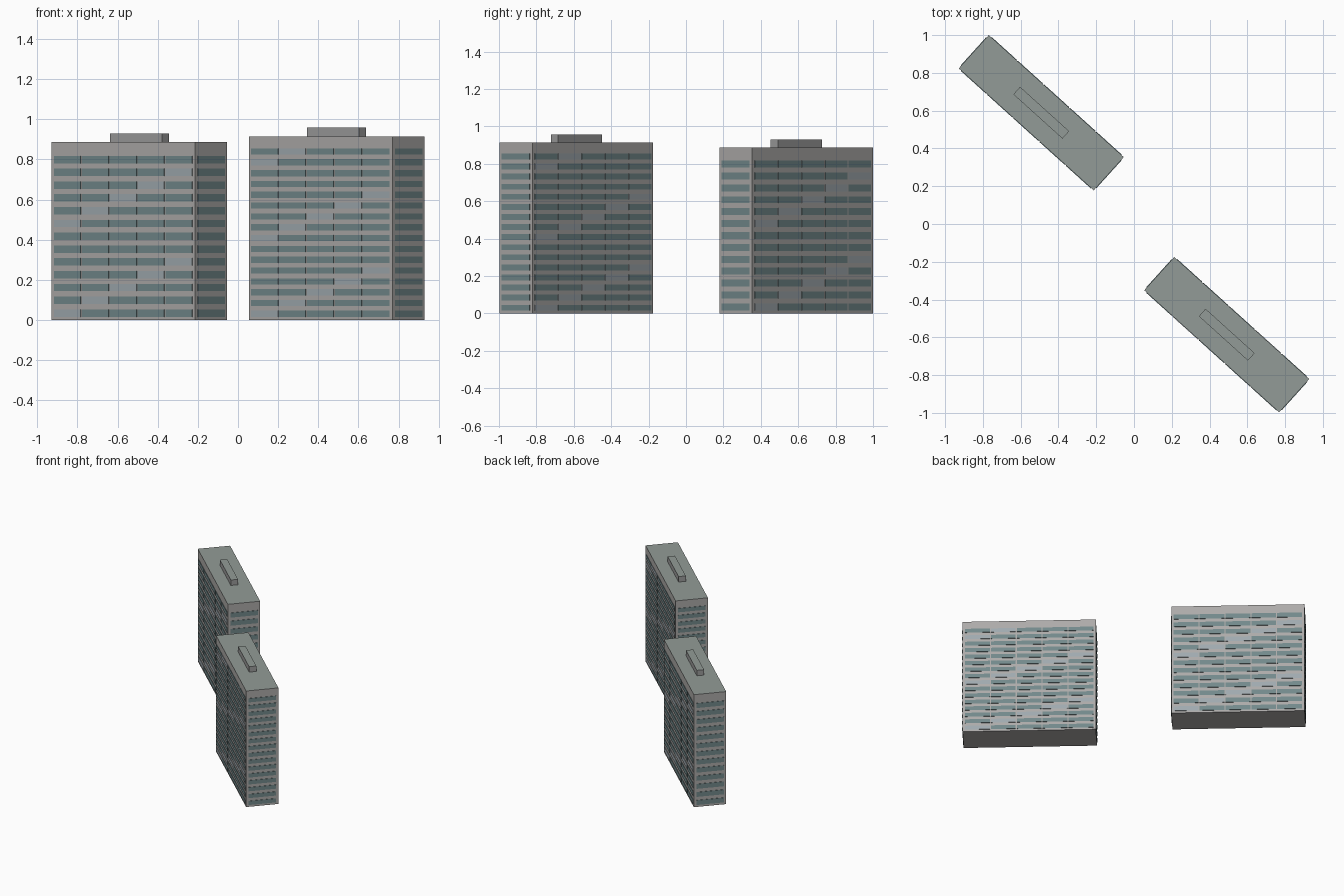
import bpy, bmesh
from math import radians, pi
from mathutils import Matrix, Vector

if "Cube" in bpy.data.objects:
    bpy.data.objects.remove(bpy.data.objects["Cube"])

ANGLE = radians(-42.1)
LENGTH, DEPTH = 0.963, 0.237
MARGIN, GAP, PROUD = 0.018, 0.008, 0.003


def material(name, rgb):
    m = bpy.data.materials.new(name)
    m.diffuse_color = (*rgb, 1)
    m.use_nodes = True
    m.node_tree.nodes["Principled BSDF"].inputs["Base Color"].default_value = m.diffuse_color
    return m


WALL = material("concrete", (0.42, 0.41, 0.40))
ROOF = material("roofing", (0.29, 0.33, 0.31))
PLANT = material("plant_room_wall", (0.34, 0.34, 0.34))
GLASS = material("dark_glass", (0.17, 0.25, 0.26))
BLIND = material("pale_glass", (0.35, 0.40, 0.43))


def add_box(bm, centre, size, turn=0.0, mat=0):
    """Box in a frame turned about z by 'turn'."""
    m = (Matrix.Rotation(turn, 4, 'Z') @ Matrix.Translation(Vector(centre))
         @ Matrix.Diagonal((*size, 1)))
    verts = bmesh.ops.create_cube(bm, size=1, matrix=m)["verts"]
    for f in {f for v in verts for f in v.link_faces}:
        f.material_index = mat


def finish(bm, name, mats, at, roofed=False):
    if roofed:
        bm.normal_update()
        for f in bm.faces:
            f.material_index = 1 if f.normal.z > 0.9 else 0
    mesh = bpy.data.meshes.new(name)
    bm.to_mesh(mesh)
    bm.free()
    for m in mats:
        mesh.materials.append(m)
    ob = bpy.data.objects.new(name, mesh)
    ob.location = (*at, 0)
    ob.rotation_euler.z = ANGLE
    bpy.context.collection.objects.link(ob)


def tower(tag, at, height, rows, first, pitch, win_h):
    # Main slab
    bm = bmesh.new()
    add_box(bm, (0, 0, height / 2), (LENGTH, DEPTH, height))
    finish(bm, tag + "_slab", (WALL, ROOF), at, True)

    # Rooftop plant room
    bm = bmesh.new()
    add_box(bm, (0, 0, height + 0.0215), (0.35, 0.053, 0.043))
    finish(bm, tag + "_plant_room", (PLANT, ROOF), at, True)

    # Window bands on all four sides, with a diagonal run of pale panes
    bm = bmesh.new()
    for side in range(4):
        long_side = side % 2 == 0
        width, depth, cols = (LENGTH, DEPTH, 5) if long_side else (DEPTH, LENGTH, 1)
        cell = (width - 2 * MARGIN + GAP) / cols
        for r in range(rows):
            for c in range(cols):
                x = -width / 2 + MARGIN - GAP / 2 + (c + 0.5) * cell
                pale = long_side and (r - c) % 7 == 0
                add_box(bm, (x, -depth / 2, first + r * pitch),
                        (cell - GAP, 2 * PROUD, win_h), side * pi / 2, int(pale))
    finish(bm, tag + "_windows", (GLASS, BLIND), at)


tower("rear_tower", (-0.491, 0.589), 0.887, 13, 0.035, 0.0637, 0.037)
tower("front_tower", (0.491, -0.586), 0.915, 16, 0.031, 0.0539, 0.031)
